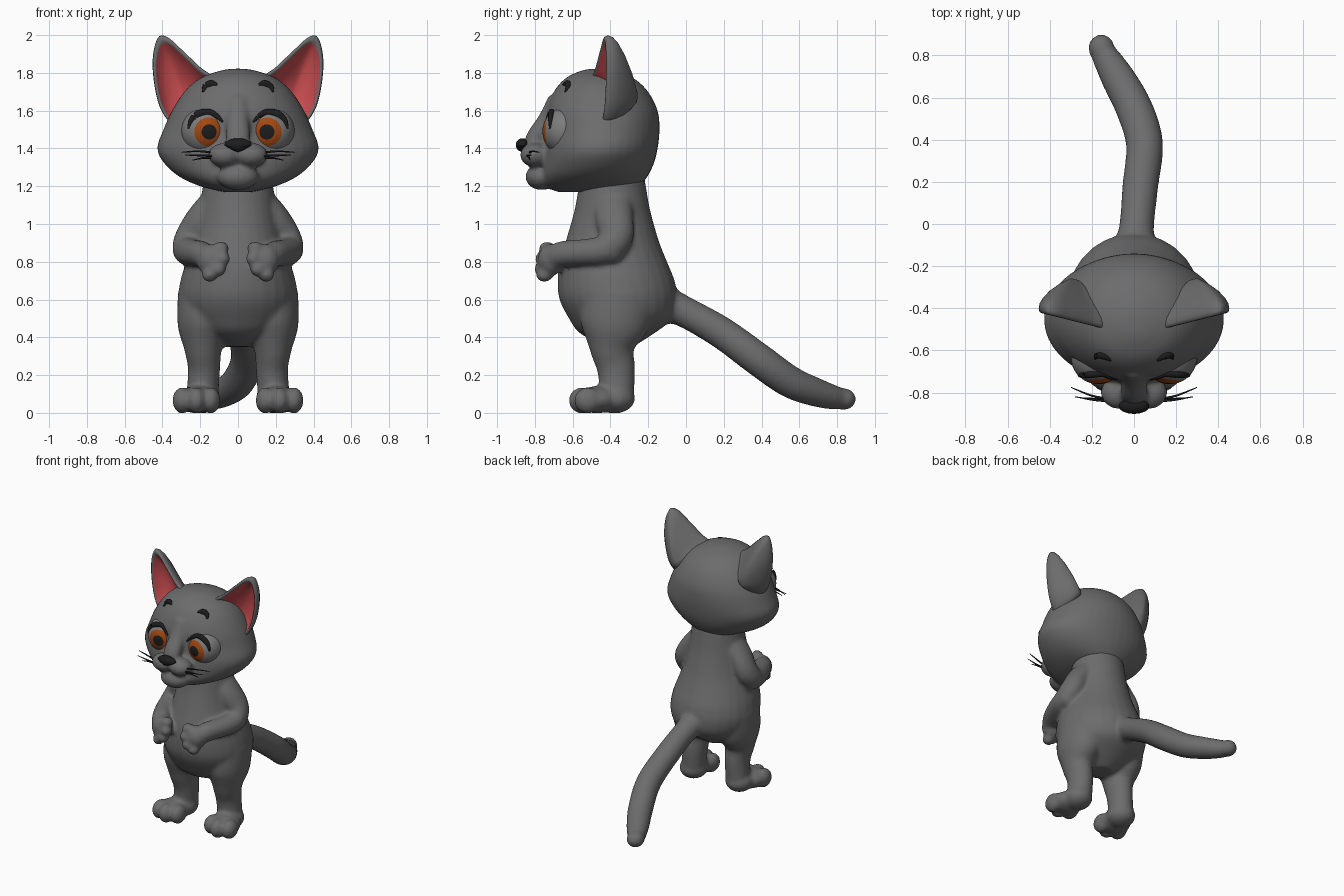
import bpy, bmesh, math
from mathutils import Vector, Matrix
from mathutils.bvhtree import BVHTree

cube = bpy.data.objects.get("Cube")
if cube:
    bpy.data.objects.remove(cube, do_unlink=True)


def material(name, *rgb):
    m = bpy.data.materials.new(name)
    m.use_nodes = True
    m.diffuse_color = (*rgb, 1)
    bsdf = next(n for n in m.node_tree.nodes if n.type == 'BSDF_PRINCIPLED')
    bsdf.inputs["Base Color"].default_value = (*rgb, 1)
    return m


fur = material("grey fur", .15, .15, .15)
pink = material("ear pink", .6, .075, .08)
orange = material("iris orange", .36, .065, .006)
black = material("black", .012, .012, .012)
white = material("eye grey", .2, .2, .2)


def curve(pts, steps=5, closed=False):
    """Catmull-Rom interpolation of tuples of any length."""
    n = len(pts)
    get = (lambda i: pts[i % n]) if closed else (lambda i: pts[min(max(i, 0), n - 1)])
    out = []
    for i in range(n if closed else n - 1):
        for k in range(steps):
            t = k / steps
            out.append(tuple(
                b + .5 * t * (c - a + t * (2 * a - 5 * b + 4 * c - d + t * (3 * (b - c) + d - a)))
                for a, b, c, d in zip(get(i - 1), get(i), get(i + 1), get(i + 2))))
    return out if closed else out + [tuple(pts[-1])]


def bridge(bm, loops, mat_of=lambda i: 0):
    """Skin a list of point loops and cap both ends."""
    rows = [[bm.verts.new(p) for p in loop] for loop in loops]
    n = len(rows[0])
    for i, (a, b) in enumerate(zip(rows, rows[1:])):
        for j in range(n):
            f = bm.faces.new((a[j], a[(j + 1) % n], b[(j + 1) % n], b[j]))
            f.material_index = mat_of(i)
    bm.faces.new(rows[0])
    bm.faces.new(rows[-1]).material_index = mat_of(len(rows))


def loft(bm, pts, flat=False, sides=28):
    """Elliptical tube through (x, y, z, rx, ry) points."""
    pts = curve(pts)
    loops = []
    for i, (x, y, z, ra, rb) in enumerate(pts):
        d = Vector(pts[min(i + 1, len(pts) - 1)][:3]) - Vector(pts[max(i - 1, 0)][:3])
        d = Vector((0, 0, 1)) if flat else d.normalized()
        ref = Vector((0, 0, 1)) if abs(d.x) > .75 else Vector((1, 0, 0))
        a = (ref - d * ref.dot(d)).normalized()
        b = d.cross(a)
        angles = [math.tau * k / sides for k in range(sides)]
        loops.append([Vector((x, y, z)) + a * ra * math.cos(t) + b * rb * math.sin(t) for t in angles])
    bridge(bm, loops)


def ball(bm, loc, size, rot=None):
    m = Matrix.LocRotScale(Vector(loc), rot, Vector(size))
    bmesh.ops.create_uvsphere(bm, u_segments=32, v_segments=30, radius=1, matrix=m)


def finish(bm, name, *mats, voxel=0, smooth=6):
    bmesh.ops.recalc_face_normals(bm, faces=bm.faces)
    for f in bm.faces:
        f.smooth = True
    me = bpy.data.meshes.new(name)
    bm.to_mesh(me)
    bm.free()
    for m in mats:
        me.materials.append(m)
    ob = bpy.data.objects.new(name, me)
    bpy.context.collection.objects.link(ob)
    if voxel:
        r = ob.modifiers.new("merge", 'REMESH')
        r.mode, r.voxel_size, r.use_smooth_shade = 'VOXEL', voxel, True
        s = ob.modifiers.new("soften", 'SMOOTH')
        s.factor, s.iterations = .5, smooth
    return ob


# Body: torso rings of (z, front y, back y, half width)
bm = bmesh.new()
torso = [(.35, -.42, -.28, .08), (.42, -.56, -.17, .2), (.5, -.62, -.07, .28), (.6, -.67, -.045, .315),
         (.7, -.68, -.06, .305), (.8, -.67, -.1, .275), (.9, -.64, -.14, .24), (1, -.61, -.17, .215),
         (1.1, -.585, -.195, .2), (1.25, -.56, -.22, .18)]
loft(bm, [(0, (f + b) / 2, z, w, (b - f) / 2) for z, f, b, w in torso], flat=True)
# Tail
loft(bm, [(0, -.14, .57, .13, .13), (.01, -.04, .55, .085, .085), (.03, .18, .43, .085, .085),
          (.05, .38, .285, .088, .088), (0, .55, .165, .088, .085), (-.08, .7, .105, .08, .075),
          (-.145, .81, .075, .062, .06)])
ball(bm, (-.155, .835, .073), (.062, .065, .058))
for s in (1, -1):
    # Legs and feet
    loft(bm, [(s * .17, -.36, .62, .15, .2), (s * .185, -.38, .46, .135, .18), (s * .185, -.39, .34, .1, .12),
              (s * .18, -.37, .23, .085, .1), (s * .19, -.365, .08, .085, .09)])
    ball(bm, (s * .195, -.38, .075), (.1, .11, .078))
    ball(bm, (s * .215, -.47, .07), (.115, .11, .072))
    for x, y in ((.145, -.52), (.22, -.55), (.295, -.52)):
        ball(bm, (s * x, y, .066), (.052, .072, .07))
    # Arms and paws
    loft(bm, [(s * .13, -.385, 1.12, .07, .1), (s * .2, -.38, 1.03, .075, .1), (s * .255, -.37, .93, .078, .09),
              (s * .27, -.43, .865, .077, .078), (s * .245, -.54, .85, .07, .07),
              (s * .19, -.66, .84, .068, .068), (s * .15, -.72, .81, .06, .06)])
    ball(bm, (s * .265, -.4, .87), (.078, .08, .085))
    ball(bm, (s * .145, -.715, .81), (.075, .07, .085))
    for x, y, z in ((.09, -.735, .87), (.082, -.755, .815), (.105, -.76, .76), (.15, -.75, .73)):
        ball(bm, (s * x, y, z), (.042, .045, .038))
body = finish(bm, "body", fur, voxel=.013, smooth=7)

# Head: skull rings of (z, front y, back y, half width)
bm = bmesh.new()
skull = [(1.17, -.68, -.36, .08), (1.2, -.75, -.25, .2), (1.25, -.77, -.205, .31), (1.32, -.765, -.17, .39),
         (1.4, -.755, -.15, .428), (1.5, -.745, -.14, .395), (1.6, -.74, -.15, .35), (1.7, -.7, -.2, .285),
         (1.77, -.64, -.275, .205), (1.81, -.56, -.37, .1), (1.822, -.5, -.43, .03)]
loft(bm, [(0, (f + b) / 2, z, w, (b - f) / 2) for z, f, b, w in skull], flat=True, sides=40)
loft(bm, [(0, -.68, 1.66, .06, .05), (0, -.735, 1.55, .06, .05), (0, -.8, 1.45, .065, .05),
          (0, -.82, 1.38, .05, .04)])
ball(bm, (0, -.765, 1.25), (.11, .085, .07))
for s in (1, -1):
    ball(bm, (s * .07, -.8, 1.365), (.088, .078, .064))
head = finish(bm, "head", fur, voxel=.013, smooth=5)

# Nose, wide at the top and narrow below
bm = bmesh.new()
ball(bm, (0, -.865, 1.418), (.072, .036, .036))
for v in bm.verts:
    if v.co.z < 1.418:
        v.co.x *= 1 - (1.418 - v.co.z) * 16
finish(bm, "nose", black)

outline = curve([(.13, 1.77), (.2, 1.83), (.3, 1.925), (.375, 1.99), (.425, 1.985), (.452, 1.87),
                 (.44, 1.72), (.405, 1.6), (.34, 1.53), (.22, 1.55), (.13, 1.65)], closed=True)
# Ear section from the back centre over the rim into the cup: (scale, depth)
section = [(.12, .2), (.4, .165), (.7, .115), (.88, .075), (.97, .045), (1, .02), (.98, .003), (.93, 0),
           (.88, .008), (.85, .02), (.6, .07), (.3, .1), (.1, .11)]

eyes = []
for s, side in ((1, "left"), (-1, "right")):
    # Ears
    bm = bmesh.new()
    loops = []
    for k, depth in section:
        loop = [(.28 + (x - .28) * k, 1.66 + (z - 1.66) * k) for x, z in outline]
        loops.append([(s * x, -.5 + .25 * (x - .13) + depth, z) for x, z in loop])
    bridge(bm, loops, lambda i: int(i >= 8))
    finish(bm, side + "_ear", fur, pink)

    # Eyes: pupil and iris rings around the gaze direction
    bm = bmesh.new()
    centre, gaze = Vector((s * .17, -.63, 1.49)), Vector((s * -.14, -1, -.02)).normalized()
    ball(bm, centre, (.13, .13, .13), gaze.to_track_quat('Z', 'Y'))
    for f in bm.faces:
        angle = math.degrees(gaze.angle(f.calc_center_median() - centre))
        f.material_index = 2 if angle < 18 else 1 if angle < 36 else 0
    eyes.append(finish(bm, side + "_eye", white, orange, black))

bpy.context.view_layer.update()
graph = bpy.context.evaluated_depsgraph_get()
trees = [BVHTree.FromObject(o, graph) for o in [head] + eyes]


def face_y(x, z):
    """Front surface of the face at x, z."""
    hits = [t.ray_cast(Vector((x, -2, z)), Vector((0, 1, 0)))[0] for t in trees]
    return min(h.y for h in hits if h)


for s, side in ((1, "left"), (-1, "right")):
    # Lash line and brow laid on the face: (x, z, radius)
    for part, path in (("lashes", [(.262, 1.505, .006), (.245, 1.55, .016), (.205, 1.582, .022),
                                   (.15, 1.59, .018), (.11, 1.57, .013), (.08, 1.54, .005)]),
                       ("brow", [(.185, 1.7, .006), (.17, 1.728, .018), (.14, 1.742, .02), (.11, 1.738, .006)])):
        bm = bmesh.new()
        loft(bm, [(s * x, face_y(s * x, z), z, r, r * .8) for x, z, r in path], sides=10)
        finish(bm, side + "_" + part, black)
    # Whiskers: start, middle and end
    bm = bmesh.new()
    for a, b, c in (((.12, -.83, 1.375), (.2, -.815, 1.385), (.3, -.775, 1.38)),
                    ((.12, -.84, 1.36), (.19, -.835, 1.362), (.28, -.82, 1.365)),
                    ((.12, -.83, 1.35), (.18, -.83, 1.35), (.24, -.825, 1.338))):
        loft(bm, [(s * p[0], p[1], p[2], r, r) for p, r in ((a, .006), (b, .005), (c, .002))], sides=8)
    finish(bm, side + "_whiskers", black)
